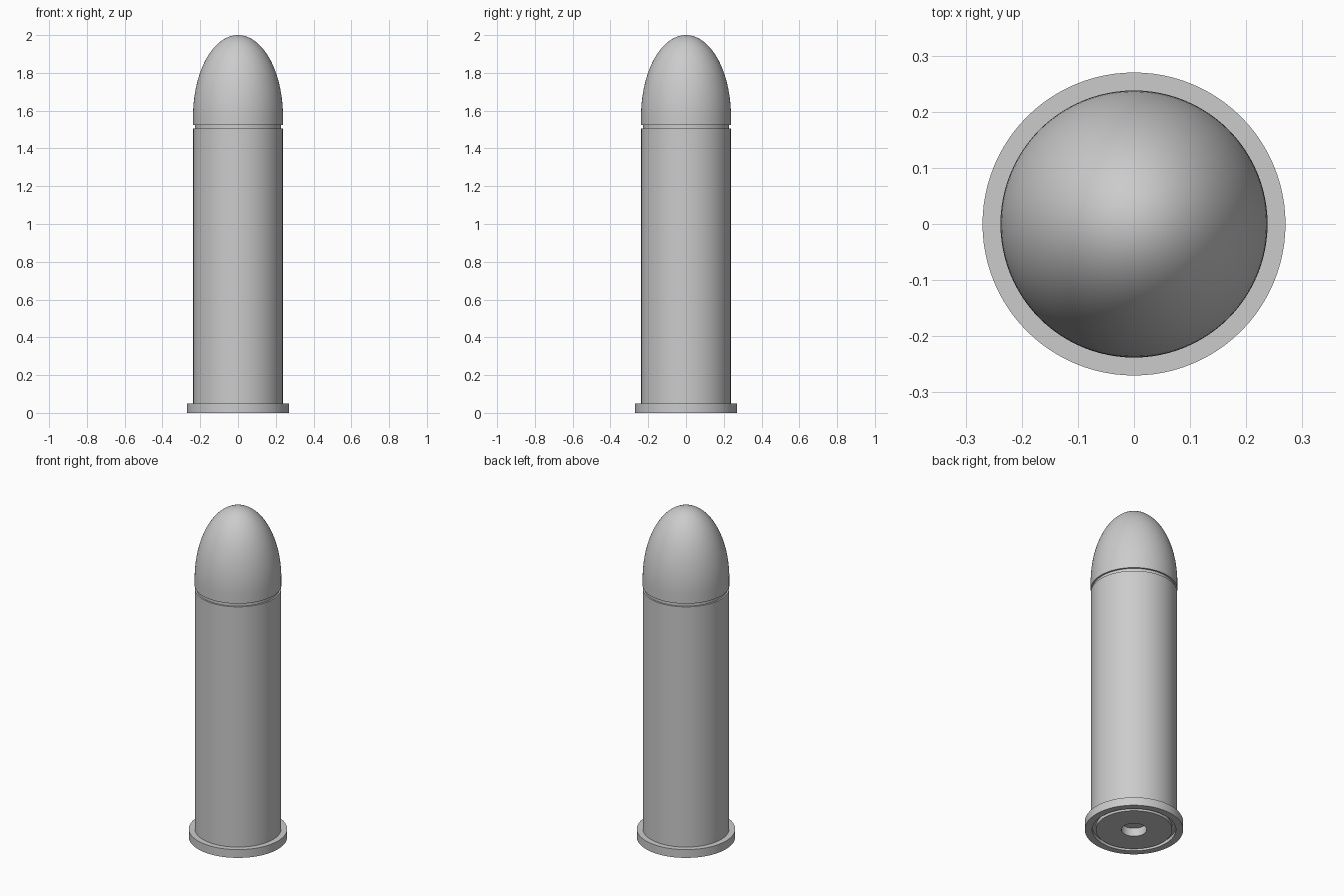
import bpy, bmesh, math

SIDES = 96

cube = bpy.data.objects.get("Cube")
if cube:
    bpy.data.objects.remove(cube, do_unlink=True)

# Single grey metal
metal = bpy.data.materials.new("grey metal")
metal.use_nodes = True
grey = (0.6, 0.6, 0.6, 1)
metal.diffuse_color = grey
metal.node_tree.nodes["Principled BSDF"].inputs["Base Color"].default_value = grey


def lathe(name, profile):
    """Spin a (radius, height) profile around the z axis."""
    bm = bmesh.new()
    verts = [bm.verts.new((r, 0, z)) for r, z in profile]
    edges = [bm.edges.new(pair) for pair in zip(verts, verts[1:])]
    bmesh.ops.spin(bm, geom=verts + edges, cent=(0, 0, 0), axis=(0, 0, 1),
                   angle=math.tau, steps=SIDES, use_merge=False)
    bmesh.ops.remove_doubles(bm, verts=bm.verts, dist=1e-5)
    bmesh.ops.recalc_face_normals(bm, faces=bm.faces)
    mesh = bpy.data.meshes.new(name)
    bm.to_mesh(mesh)
    bm.free()
    mesh.materials.append(metal)
    obj = bpy.data.objects.new(name, mesh)
    bpy.context.collection.objects.link(obj)
    bpy.ops.object.select_all(action="DESELECT")
    obj.select_set(True)
    bpy.context.view_layer.objects.active = obj
    bpy.ops.object.shade_smooth_by_angle(angle=math.radians(30))
    return obj


# Case: primer pocket, ring groove, rim, straight wall
lathe("case", [
    (0, 0.05), (0.07, 0.05), (0.07, 0),
    (0.21, 0), (0.21, 0.02), (0.23, 0.02), (0.23, 0),
    (0.27, 0), (0.27, 0.05), (0.237, 0.05),
    (0.237, 1.505), (0.225, 1.505), (0, 1.505),
])

# Bullet: narrow neck, short straight band, elliptical nose
base, radius, height = 1.57, 0.238, 0.43
steps = 32
nose = [(radius * math.cos(a), base + height * math.sin(a))
        for a in (math.pi / 2 * i / steps for i in range(steps))]
lathe("bullet", [(0, 1.5), (0.228, 1.5), (0.228, 1.525), (radius, 1.525)]
      + nose + [(0, base + height)])
